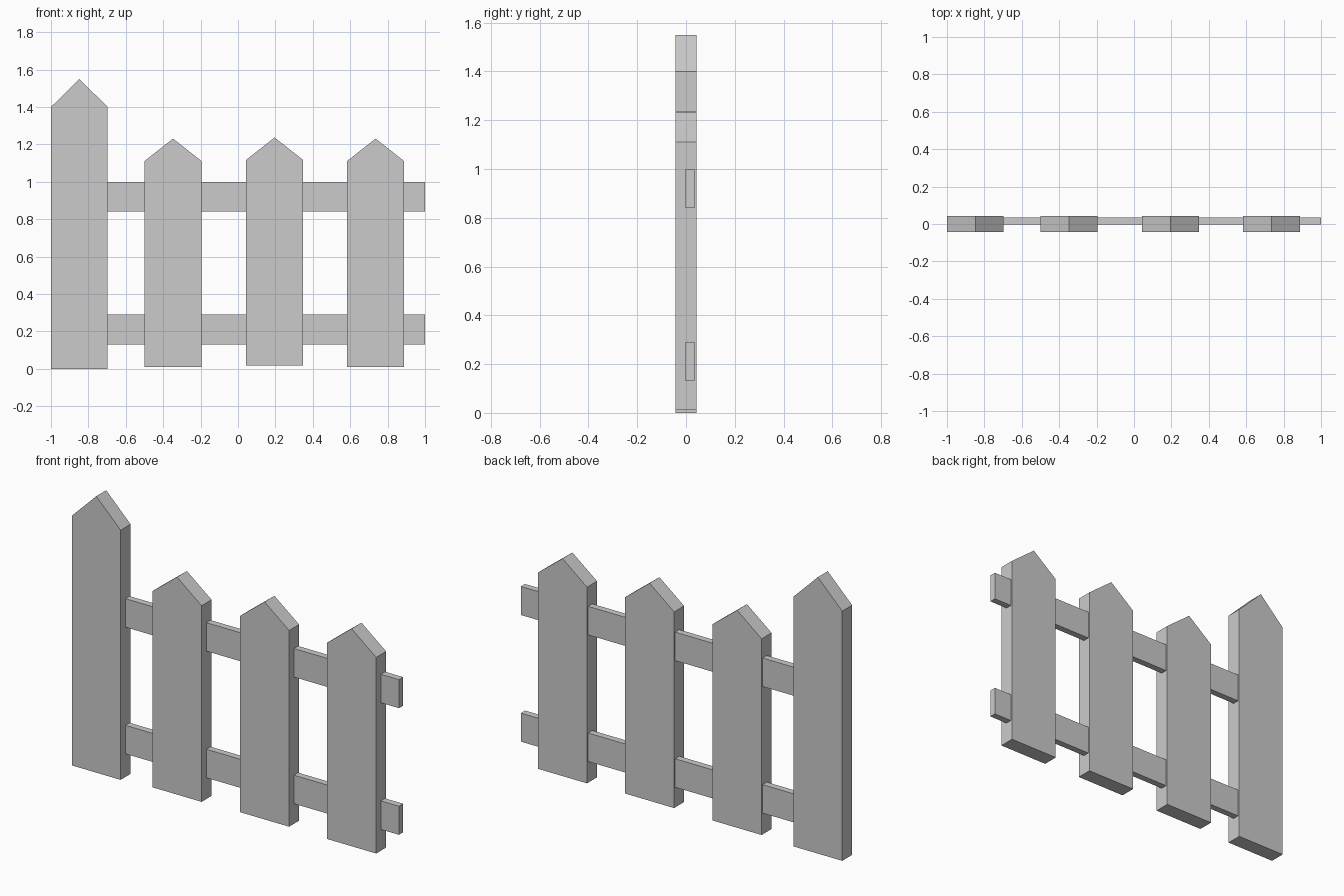
import bpy
import bmesh

if "Cube" in bpy.data.objects:
    bpy.data.objects.remove(bpy.data.objects["Cube"])

HALF_DEPTH = 0.044


def board(name, x0, x1, z0, z_top, z_peak=None, y0=-HALF_DEPTH, y1=HALF_DEPTH):
    """Extrude a front profile along y; z_peak adds a pointed gable top."""
    bm = bmesh.new()
    profile = [(x0, z0), (x1, z0), (x1, z_top), (x0, z_top)]
    if z_peak is not None:
        profile.insert(3, ((x0 + x1) / 2, z_peak))
    face = bm.faces.new([bm.verts.new((x, y0, z)) for x, z in profile])
    result = bmesh.ops.extrude_face_region(bm, geom=[face])
    back = [v for v in result["geom"] if isinstance(v, bmesh.types.BMVert)]
    bmesh.ops.translate(bm, verts=back, vec=(0, y1 - y0, 0))
    bmesh.ops.recalc_face_normals(bm, faces=bm.faces[:])
    mesh = bpy.data.meshes.new(name)
    bm.to_mesh(mesh)
    bm.free()
    obj = bpy.data.objects.new(name, mesh)
    bpy.context.collection.objects.link(obj)
    return obj


# Tall end post
board("end_post", -1.0, -0.697, 0.0, 1.40, 1.55)

# Short pickets: left edge and slight lift off the ground
for i, (x, lift) in enumerate([(-0.50, 0.011), (0.043, 0.017), (0.583, 0.011)], 1):
    board(f"picket_{i}", x, x + 0.305, lift, lift + 1.10, lift + 1.22)

# Horizontal rails, set towards the back and running through the pickets
for name, z in (("lower_rail", 0.13), ("upper_rail", 0.84)):
    board(name, -0.85, 1.0, z, z + 0.16, y0=-0.002, y1=0.035)
